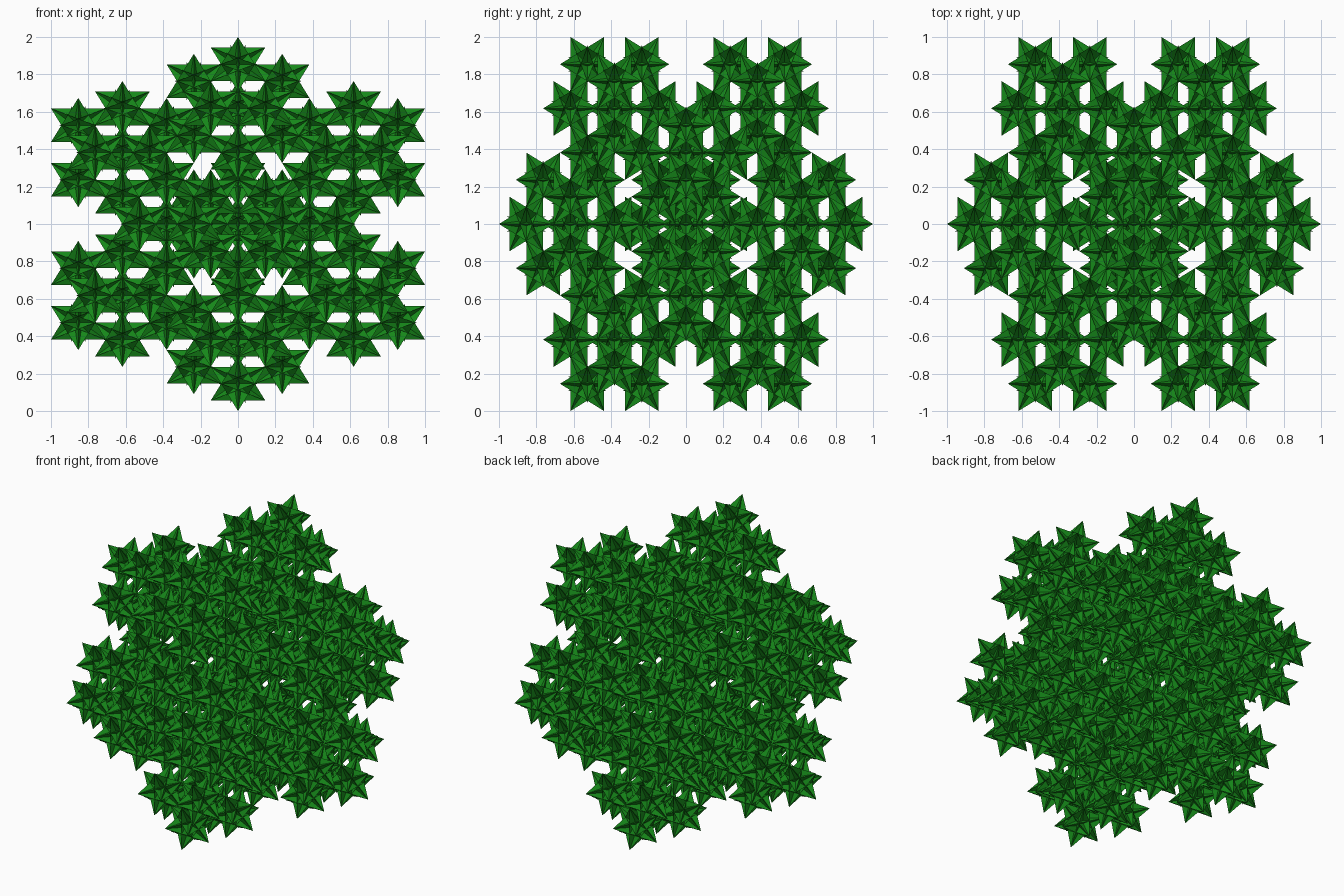
import bpy
from itertools import combinations
from mathutils import Vector

if "Cube" in bpy.data.objects:
    bpy.data.objects.remove(bpy.data.objects["Cube"])

PHI = (1 + 5 ** 0.5) / 2
RATIO = 1 / (1 + PHI)          # size of each copy relative to its parent
LEVELS = 2
TOOTH, ROOT = 0.8, 0.27        # reach of small spikes and of their bases

# twelve icosahedron corners, scaled to a half-width of 1
corners = []
for a in (-1, 1):
    for b in (-PHI, PHI):
        corners += [Vector((0, a, b)) / PHI,
                    Vector((a, b, 0)) / PHI,
                    Vector((b, 0, a)) / PHI]


def triples(side):
    """Outward triangles joining corners that are the given distance apart."""
    out = []
    for i, j, k in combinations(range(12), 3):
        p, q, r = corners[i], corners[j], corners[k]
        if all(abs((u - v).length - side) < 0.01 for u, v in ((p, q), (q, r), (p, r))):
            outward = (q - p).cross(r - p).dot(p + q + r) > 0
            out.append((i, j, k) if outward else (i, k, j))
    return out


# large spikes: the 20 big crossing triangles
star = list(corners)
faces = triples(2)

# small spikes: a three-sided pyramid between each three large spikes
star += [c * ROOT for c in corners]
for t in triples(2 / PHI):
    star.append(sum((corners[i] for i in t), Vector()) / 3 * TOOTH)
    tip = len(star) - 1
    faces += [(12 + t[n], 12 + t[(n + 1) % 3], tip) for n in range(3)]

# star centres: replace each star by a middle one and twelve around it, twice
centres, size = [Vector((0, 0, 1))], 1.0
for _ in range(LEVELS):
    centres = [c + v * size * (1 - RATIO) for c in centres for v in corners + [Vector()]]
    size *= RATIO

# all stars in one flat-shaded mesh
verts, polys = [], []
for c in centres:
    n = len(verts)
    verts += [c + v * size for v in star]
    polys += [tuple(n + i for i in f) for f in faces]

mesh = bpy.data.meshes.new("star_cluster")
mesh.from_pydata(verts, [], polys)
mesh.update()
green = bpy.data.materials.new("green")
green.diffuse_color = (0.008, 0.25, 0.01, 1)
green.use_nodes = True
green.node_tree.nodes["Principled BSDF"].inputs["Base Color"].default_value = green.diffuse_color
mesh.materials.append(green)
bpy.context.collection.objects.link(bpy.data.objects.new("star_cluster", mesh))
